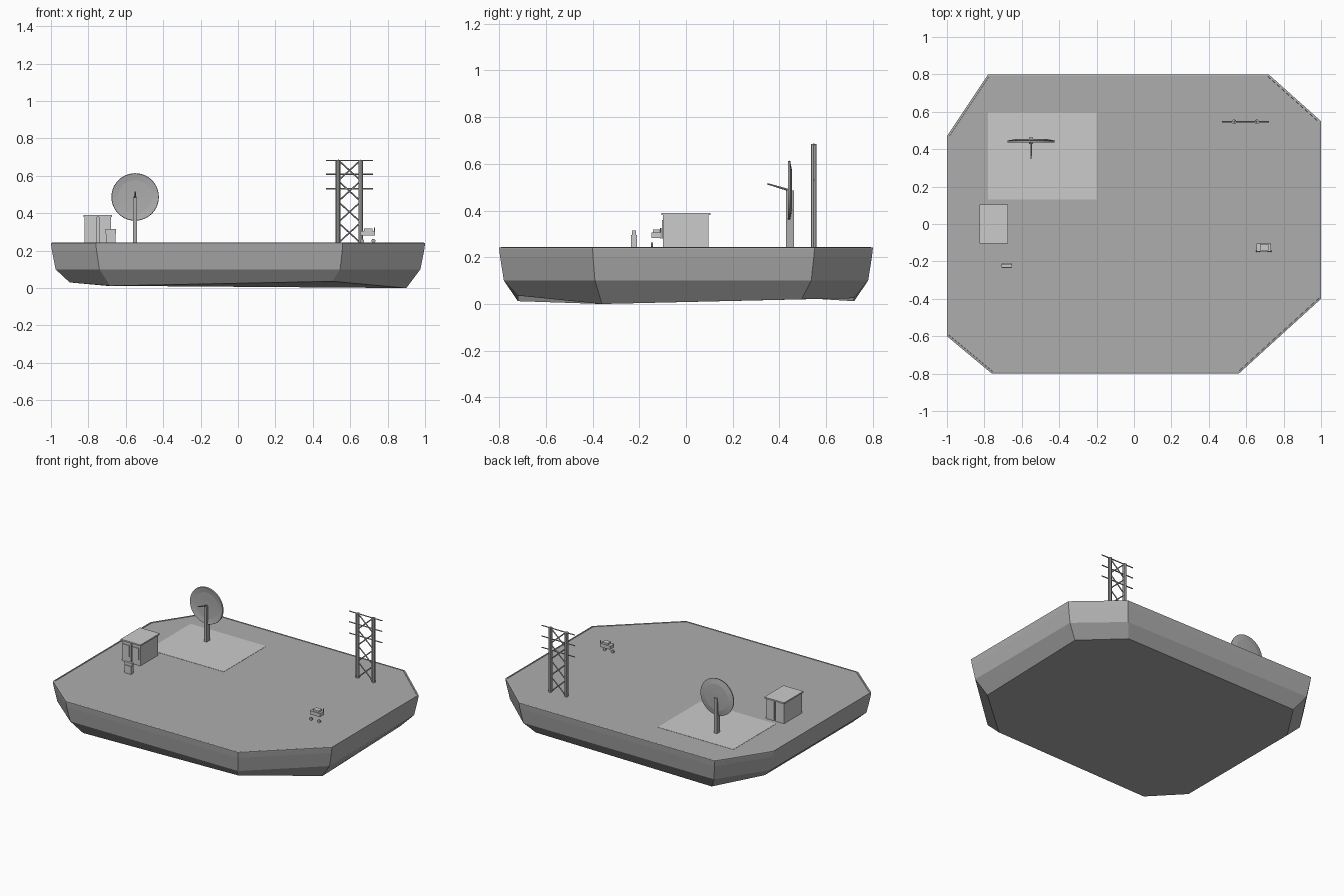
import bpy, bmesh, math
from mathutils import Vector

if "Cube" in bpy.data.objects:
    bpy.data.objects.remove(bpy.data.objects["Cube"])


def grey(name, v):
    m = bpy.data.materials.new(name)
    m.diffuse_color = (v, v, v, 1)
    m.use_nodes = True
    m.node_tree.nodes["Principled BSDF"].inputs["Base Color"].default_value = m.diffuse_color
    return m


DARK = grey("dark_grey", .42)
PALE = grey("pale_grey", .60)


def finish(bm, name, mat):
    bmesh.ops.recalc_face_normals(bm, faces=bm.faces)
    me = bpy.data.meshes.new(name)
    bm.to_mesh(me)
    bm.free()
    me.materials.append(mat)
    ob = bpy.data.objects.new(name, me)
    bpy.context.collection.objects.link(ob)
    return ob


def box(name, x0, x1, y0, y1, z0, z1, mat=PALE):
    bm = bmesh.new()
    bmesh.ops.create_cube(bm, size=1)
    for v in bm.verts:
        v.co = ((x0 + x1) / 2 + v.co.x * (x1 - x0),
                (y0 + y1) / 2 + v.co.y * (y1 - y0),
                (z0 + z1) / 2 + v.co.z * (z1 - z0))
    return finish(bm, name, mat)


def rod(name, a, b, r1, r2=None, sides=8, mat=DARK):
    a, b = Vector(a), Vector(b)
    bm = bmesh.new()
    bmesh.ops.create_cone(bm, cap_ends=True, segments=sides, radius1=r1,
                          radius2=r1 if r2 is None else r2, depth=(b - a).length)
    ob = finish(bm, name, mat)
    ob.rotation_mode = 'QUATERNION'
    ob.rotation_quaternion = (b - a).to_track_quat('Z', 'Y')
    ob.location = (a + b) / 2
    return ob


# Base slab: octagonal rings lofted from the uneven underside to the deck
outline = [(-1, .47), (-1, -.6), (-.76, -.8), (.56, -.8),
           (1, -.4), (1, .55), (.72, .8), (-.78, .8)]
under = [.03, .03, .012, .036, 0, .02, .025, .012]
bm = bmesh.new()
rings = []
for s, z in [(.9, None), (.975, .10), (.995, .2), (1, .235), (1, .241), (.99, .243), (.989, .24)]:
    rings.append([bm.verts.new((x * s, y * s, u if z is None else z))
                  for (x, y), u in zip(outline, under)])
for lo, hi in zip(rings, rings[1:]):
    for i in range(8):
        j = (i + 1) % 8
        bm.faces.new((lo[i], lo[j], hi[j], hi[i]))
bm.faces.new(rings[0][::-1])
bm.faces.new(rings[-1])
finish(bm, "base_slab", DARK)

# Pale landing pad on the deck
box("deck_pad", -.78, -.2, .13, .595, .239, .2415)

# Hut: two modules with a recessed joint, under one overhanging roof
box("hut_joint", -.77, -.73, -.085, .085, .24, .38)
for i, (a, b) in enumerate(((-.82, -.753), (-.743, -.68))):
    box(f"hut_module_{i}", a, b, -.098, .097, .24, .38)
    box(f"hut_window_{i}", a + .01, b - .01, -.103, -.09, .28, .36)
box("hut_roof", -.826, -.674, -.105, .105, .38, .39)

# Control console in front of the hut
box("console_stand", -.705, -.655, -.236, -.209, .24, .295)
box("console_panel", -.709, -.652, -.232, -.214, .29, .315)

# Dish on a post, with feed arm
box("dish_post", -.562, -.54, .428, .463, .24, .485, DARK)
bm = bmesh.new()
n = 40
profile = [(.03, .445), (.09, .443), (.125, .437), (.127, .446), (.09, .453), (.03, .455)]
rows = [[bm.verts.new((-.55 + r * math.cos(2 * math.pi * k / n), y,
                       .487 + r * math.sin(2 * math.pi * k / n))) for k in range(n)]
        for r, y in profile]
for a, b in zip(rows, rows[1:]):
    for k in range(n):
        m = (k + 1) % n
        bm.faces.new((a[k], a[m], b[m], b[k]))
bm.faces.new(rows[0])
bm.faces.new(rows[-1])
finish(bm, "dish_bowl", DARK)
rod("dish_feed_arm", (-.55, .445, .486), (-.55, .348, .515), .005, .003)

# Lattice mast: two posts, cross bracing, three aerial bars
xl, xr, y0 = .535, .657, .547
for i, x in enumerate((xl, xr)):
    rod(f"mast_post_{i}", (x, y0, .24), (x, y0, .685), .0125)
step = .445 / 4
for i in range(4):
    z = .24 + i * step
    rod(f"mast_brace_{i}_a", (xl, y0, z), (xr, y0, z + step), .004, sides=6)
    rod(f"mast_brace_{i}_b", (xr, y0, z), (xl, y0, z + step), .004, sides=6)
for i, z in enumerate((.53, .608, .682)):
    rod(f"mast_bar_{i}", (.47, y0, z), (.722, y0, z), .004, sides=6)

# Small rover: body, top panel, front wheels and a short aerial
box("rover_body", .655, .732, -.148, -.104, .282, .306)
box("rover_top", .675, .718, -.142, -.108, .306, .319)
rod("rover_aerial", (.73, -.108, .28), (.73, -.108, .325), .003, sides=6)
for x in (.663, .724):
    rod("rover_wheel", (x, -.150, .252), (x, -.142, .252), .011, sides=10)
